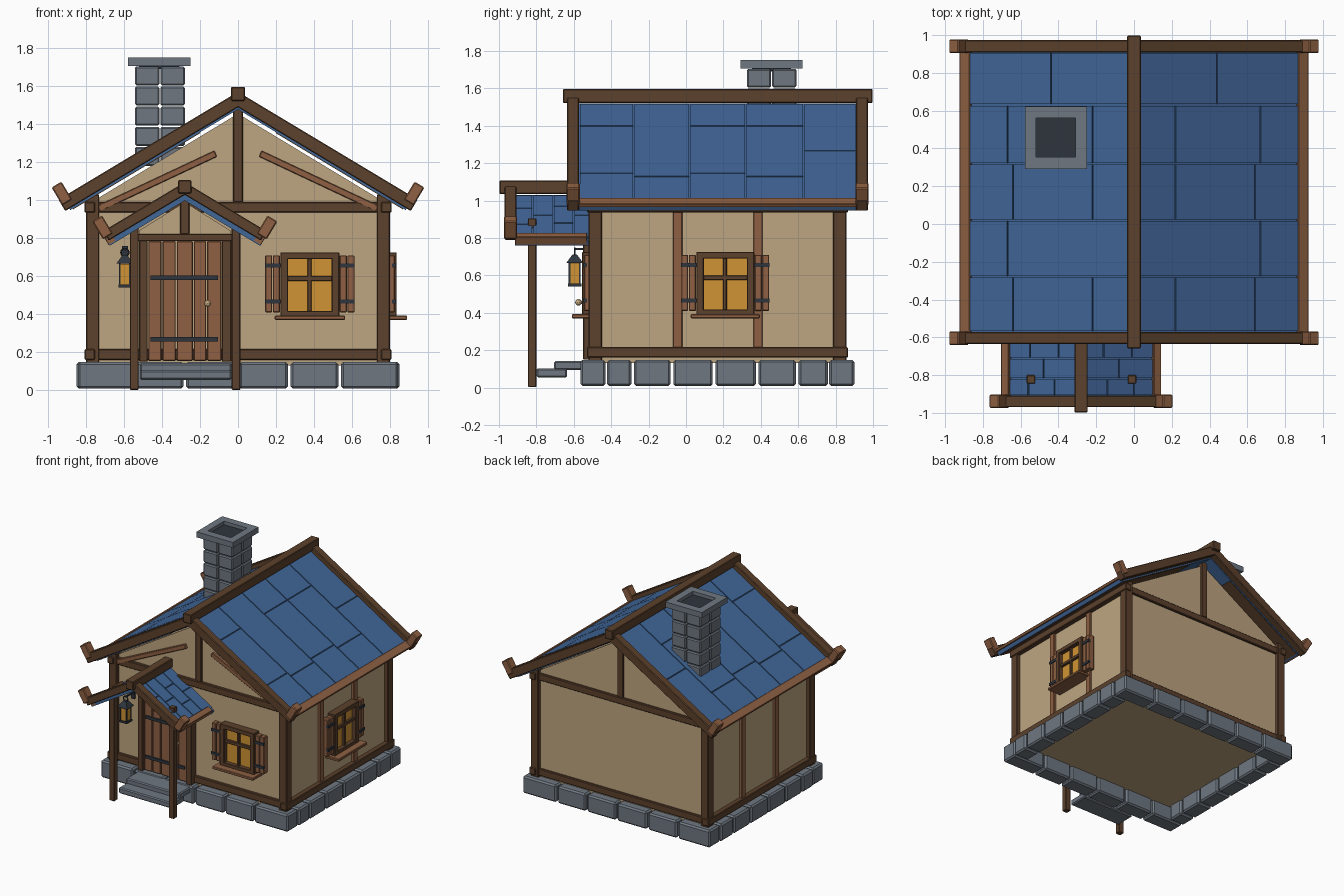
import bpy, bmesh, math
from mathutils import Matrix, Vector

if "Cube" in bpy.data.objects:
    bpy.data.objects.remove(bpy.data.objects["Cube"])

def material(name, rgb):
    lin = [((c / 255 + 0.055) / 1.055) ** 2.4 for c in rgb]
    m = bpy.data.materials.new(name)
    m.diffuse_color = (*lin, 1)
    m.use_nodes = True
    m.node_tree.nodes["Principled BSDF"].inputs["Base Color"].default_value = m.diffuse_color
    return m

PLASTER = material("plaster", (190, 165, 128))
DARK = material("dark wood", (92, 65, 44))
LIGHT = material("light wood", (142, 96, 66))
STONE = material("stone", (110, 119, 129))
BLUE = material("blue shingle", (65, 103, 153))
AMBER = material("amber glass", (208, 148, 52))
IRON = material("dark iron", (46, 53, 61))
BRASS = material("pale brass", (196, 168, 128))

def finish(name, bm, mat, bevel=0, xf=None):
    if xf:
        bm.transform(xf)
    bmesh.ops.recalc_face_normals(bm, faces=bm.faces)
    me = bpy.data.meshes.new(name)
    bm.to_mesh(me)
    bm.free()
    me.materials.append(mat)
    ob = bpy.data.objects.new(name, me)
    bpy.context.collection.objects.link(ob)
    if bevel:
        mod = ob.modifiers.new("bevel", 'BEVEL')
        mod.width, mod.segments = bevel, 1
    return ob

def B(x0, x1, y0, y1, z0, z1):
    """Axis-aligned box as a matrix of the unit cube."""
    return (Matrix.Translation(((x0 + x1) / 2, (y0 + y1) / 2, (z0 + z1) / 2))
            @ Matrix.Diagonal((x1 - x0, y1 - y0, z1 - z0, 1)))

def boxes(name, mats, mat, bevel=0, xf=None):
    bm = bmesh.new()
    for m in mats:
        bmesh.ops.create_cube(bm, size=1, matrix=m)
    return finish(name, bm, mat, bevel, xf)

def prism(name, pts, y0, y1, mat):
    bm = bmesh.new()
    f = bm.faces.new([bm.verts.new((x, y0, z)) for x, z in pts])
    r = bmesh.ops.extrude_face_region(bm, geom=[f])
    bmesh.ops.translate(bm, vec=(0, y1 - y0, 0),
                        verts=[v for v in r["geom"] if isinstance(v, bmesh.types.BMVert)])
    return finish(name, bm, mat)

SLOPE = 0.6
ANG = math.atan(SLOPE)

def S(cx, s, d0, d1, zt, t, y0, y1):
    """Box lying on a roof slope: zt is its top height at the ridge, t its thickness."""
    d = (d0 + d1) / 2
    n = Vector((s * math.sin(ANG), 0, math.cos(ANG)))
    c = Vector((cx + s * d, (y0 + y1) / 2, zt - SLOPE * d)) - n * t / 2
    return (Matrix.Translation(c) @ Matrix.Rotation(s * ANG, 4, 'Y')
            @ Matrix.Diagonal(((d1 - d0) / math.cos(ANG), y1 - y0, t, 1)))

def both(cx, *a):
    return [S(cx, s, *a) for s in (-1, 1)]

# --- plaster body with gables ---
prism("plaster_walls", [(-.77, .13), (.77, .13), (.77, .99), (0, 1.455), (-.77, .99)],
      -.49, .83, PLASTER)

# --- stone foundation ring ---
g = .007
fx = [-.85, -.55, -.28, 0, .27, .535, .85]
fy = [-.565, -.285, -.075, .15, .38, .595, .9]
st = []
for i in range(6):
    for y0, y1 in ((-.565, -.43), (.765, .9)):
        st.append(B(fx[i] + g, fx[i + 1] - g, y0, y1, .008, .148))
    a, b = max(fy[i], -.43), min(fy[i + 1], .765)
    for x0, x1 in ((-.85, -.715), (.715, .85)):
        st.append(B(x0, x1, a + g, b - g, .008, .148))
boxes("foundation_stones", st, STONE, .012)

# --- timber frame ---
boxes("corner_posts", [B(min(s * .73, s * .8), max(s * .73, s * .8), y, y + .07, .05, 1.03)
                       for s in (-1, 1) for y in (-.52, .787)], DARK, .005)
fr = []
for z in (.16, .935):
    fr += [B(-.75, .75, -.512, -.46, z, z + .056), B(-.75, .75, .8, .848, z, z + .056)]
    fr += [B(c - .028, c + .028, -.53, .866, z, z + .056) for c in (-.78, .78)]
boxes("wall_beams", fr, DARK, .005)
boxes("gable_posts", [B(-.025, .025, -.512, -.46, .99, 1.49), B(-.025, .025, .8, .848, .99, 1.49)],
      DARK, .004)
boxes("side_studs", [B(min(s * .75, s * .79), max(s * .75, s * .79), y, y + .05, .21, .94)
                     for s in (-1, 1) for y in (-.07, .36)], LIGHT, .004)
br = []
for s in (-1, 1):
    br.append(Matrix.Translation((s * .425, -.495, 1.1)) @ Matrix.Rotation(s * math.atan(.47), 4, 'Y')
              @ Matrix.Diagonal((.68, .035, .035, 1)))
boxes("gable_braces", br, LIGHT, .004)

# --- roofs ---
def shingles(name, cx, zt, dmax, ys, splits):
    out = []
    for i, sp in enumerate(splits):
        ds = [.02] + sp + [dmax]
        for d0, d1 in zip(ds, ds[1:]):
            out += both(cx, d0 + .003, d1 - .003, zt, .014, ys[i] + .004, ys[i + 1] - .004)
    boxes(name, out, BLUE)

boxes("roof_slabs", both(0, 0, .9, 1.518, .035, -.58, .92), BLUE)
shingles("roof_shingles", 0, 1.53, .885, [-.57, -.28, .02, .32, .63, .91],
         [[.22, .64], [.67], [.22, .64], [.22, .67], [.44]])
boxes("roof_soffits", both(0, .2, .87, 1.479, .006, -.575, .915), DARK)
boxes("roof_eave_boards", both(0, .87, .925, 1.537, .022, -.58, .92), LIGHT, .003)
boxes("roof_rakes", both(0, 0, .945, 1.57, .07, -.636, -.572)
      + both(0, 0, .945, 1.57, .07, .909, .973), DARK, .005)
boxes("roof_ridge", [B(-.036, .036, -.658, .998, 1.522, 1.596)], DARK, .005)
boxes("roof_rake_caps", both(0, .929, .981, 1.655, .11, -.64, -.568)
      + both(0, .929, .981, 1.655, .11, .905, .977), LIGHT, .006)

# --- porch roof and posts ---
P = -.28
boxes("porch_slabs", both(P, 0, .41, 1.03, .028, -.915, -.49), BLUE)
shingles("porch_shingles", P, 1.042, .395, [-.91, -.82, -.71, -.6, -.49],
         [[.14, .28], [.2], [.12, .27], [.2]])
boxes("porch_eave_boards", both(P, .385, .425, 1.06, .05, -.915, -.53), LIGHT, .003)
boxes("porch_rakes", both(P, 0, .43, 1.095, .058, -.97, -.907), DARK, .005)
boxes("porch_ridge", [B(P - .035, P + .035, -.998, -.49, 1.035, 1.106)], DARK, .005)
boxes("porch_rake_caps", both(P, .435, .487, 1.18, .11, -.974, -.903), LIGHT, .006)
boxes("porch_posts", [B(x - .023, x + .023, -.845, -.8, .002, .905) for x in (-.546, -.01)],
      DARK, .004)
prism("porch_gable", [(-.52, .82), (-.04, .82), (-.04, .84), (P, .99), (-.52, .84)],
      -.54, -.48, PLASTER)
boxes("porch_gable_post", [B(P - .024, P + .024, -.56, -.5, .82, 1.02)], DARK, .004)

# --- door ---
boxes("door_frame", [B(-.52, -.475, -.55, -.48, .15, .8), B(-.085, -.035, -.55, -.48, .15, .8),
                     B(-.53, -.025, -.558, -.48, .785, .822)], DARK, .004)
dx = [-.475, -.4, -.325, -.235, -.165, -.085]
boxes("door_planks", [B(a + .003, b - .003, -.53, -.48, .155, .785) for a, b in zip(dx, dx[1:])],
      LIGHT, .004)
boxes("door_straps", [B(-.46, -.105, -.54, -.52, z, z + .024) for z in (.257, .58)], IRON)
bm = bmesh.new()
bmesh.ops.create_icosphere(bm, subdivisions=2, radius=.018,
                           matrix=Matrix.Translation((-.16, -.575, .456)))
bmesh.ops.create_cone(bm, cap_ends=True, segments=8, radius1=.008, radius2=.008, depth=.05,
                      matrix=Matrix.Translation((-.16, -.55, .456)) @ Matrix.Rotation(math.pi / 2, 4, 'X'))
finish("door_knob", bm, BRASS)

# --- doorsteps ---
boxes("doorsteps", [B(-.515, -.035, -.8, -.635, .055, .103), B(-.515, -.035, -.705, -.54, .095, .142)],
      STONE, .008)

# --- shuttered windows (local frame: x across, -y outward) ---
def window(name, xf):
    boxes(name + "_frame", [B(-.155, -.115, -.065, .01, .39, .725), B(.115, .155, -.065, .01, .39, .725),
                            B(-.155, .155, -.065, .01, .69, .725), B(-.155, .155, -.065, .01, .39, .418),
                            B(-.012, .008, -.05, .01, .4, .7), B(-.13, .13, -.05, .01, .575, .6)],
          DARK, .003, xf)
    boxes(name + "_glass", [B(-.12, .12, -.03, .005, .41, .7)], AMBER, 0, xf)
    boxes(name + "_sill", [B(-.185, .185, -.12, .01, .37, .392)], LIGHT, .004, xf)
    sh, hg = [], []
    for s in (-1, 1):
        for a, b in ((.157, .195), (.198, .235)):
            sh.append(B(min(s * a, s * b), max(s * a, s * b), -.055, -.005, .41, .71))
        hg += [B(min(s * .15, s * .236), max(s * .15, s * .236), -.062, -.04, z, z + .022)
               for z in (.455, .645)]
    boxes(name + "_shutters", sh, LIGHT, .004, xf)
    boxes(name + "_hinges", hg, IRON, 0, xf)

window("front_window", Matrix.Translation((.378, -.49, 0)))
window("right_window", Matrix.Translation((.77, .21, 0)) @ Matrix.Rotation(math.pi / 2, 4, 'Z'))

# --- lantern beside the door ---
lx, ly = -.595, -.595
boxes("lantern_glass", [B(lx - .026, lx + .026, ly - .026, ly + .026, .555, .665)], AMBER)
cage = [B(lx + i * .027 - .005, lx + i * .027 + .005, ly + j * .027 - .005, ly + j * .027 + .005, .55, .67)
        for i in (-1, 1) for j in (-1, 1)]
cage += [B(lx - .035, lx + .035, ly - .035, ly + .035, .54, .556),
         B(lx - .006, lx + .006, ly, -.48, .735, .747),
         B(lx - .015, lx + .015, -.505, -.485, .69, .76)]
boxes("lantern_cage", cage, IRON)
bm = bmesh.new()
bmesh.ops.create_cone(bm, cap_ends=True, segments=4, radius1=.064, radius2=.018, depth=.045,
                      matrix=Matrix.Translation((lx, ly, .688)) @ Matrix.Rotation(math.pi / 4, 4, 'Z'))
finish("lantern_hood", bm, IRON)
bpy.ops.mesh.primitive_torus_add(major_radius=.02, minor_radius=.005, major_segments=12,
                                 minor_segments=5, location=(lx, ly, .725),
                                 rotation=(math.pi / 2, 0, 0))
bpy.context.object.name = "lantern_ring"
bpy.context.object.data.materials.append(IRON)

# --- chimney ---
ch = []
for r in range(5):
    z = 1.18 + r * .106
    for x0, x1 in ((-.542, -.414), (-.408, -.28)):
        for y0, y1 in ((.325, .455), (.461, .59)):
            ch.append(B(x0, x1, y0, y1, z, z + .1))
boxes("chimney_stones", ch, STONE, .008)
boxes("chimney_cap", [B(-.578, -.518, .292, .622, 1.705, 1.75), B(-.31, -.25, .292, .622, 1.705, 1.75),
                      B(-.518, -.31, .292, .354, 1.705, 1.75), B(-.518, -.31, .56, .622, 1.705, 1.75)],
      STONE)
boxes("chimney_flue", [B(-.52, -.308, .352, .562, 1.69, 1.722)], IRON)
